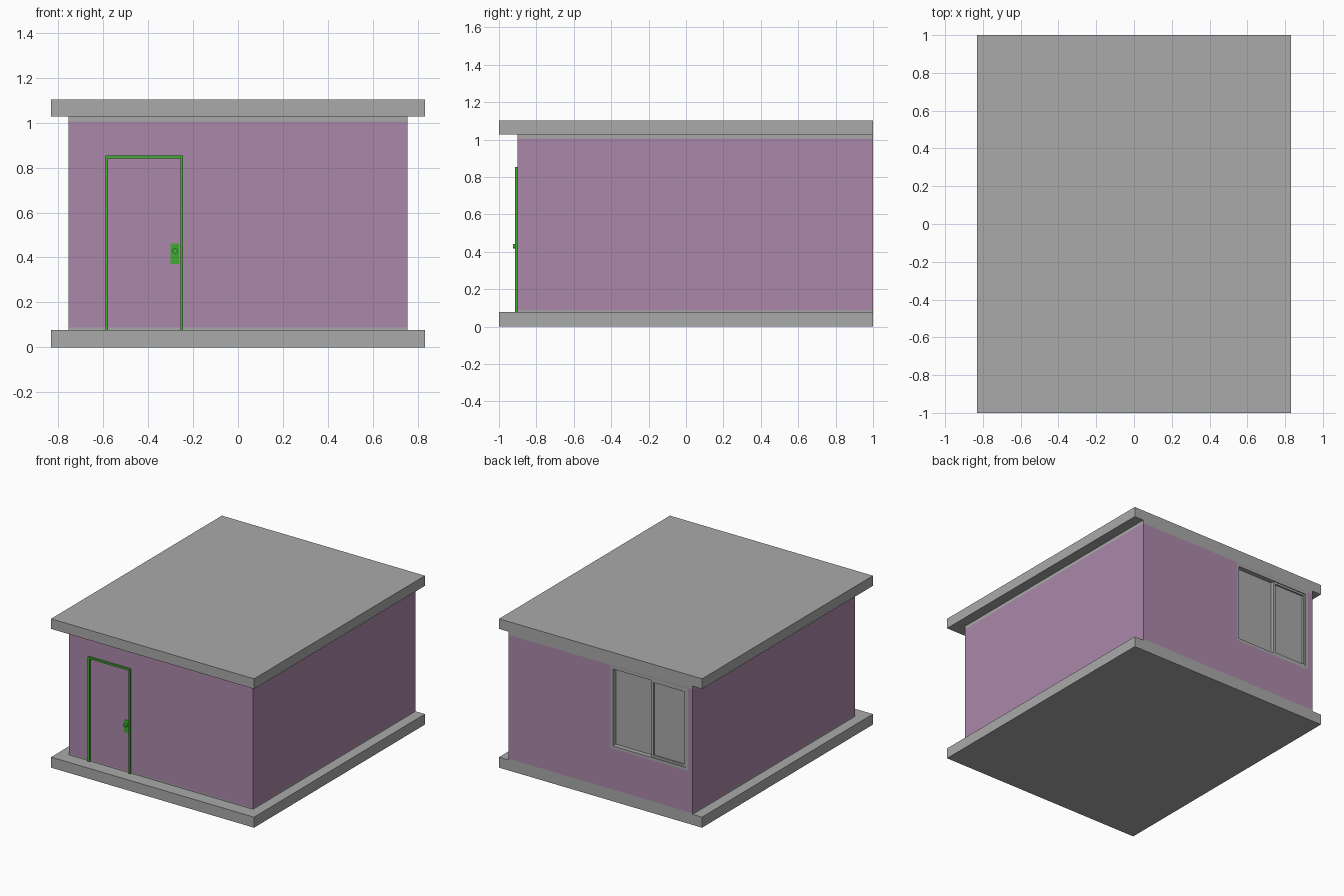
import bpy
import math

cube = bpy.data.objects.get("Cube")
if cube:
    bpy.data.objects.remove(cube, do_unlink=True)


def material(name, rgb):
    mat = bpy.data.materials.new(name)
    mat.use_nodes = True
    mat.diffuse_color = (*rgb, 1)
    mat.node_tree.nodes["Principled BSDF"].inputs["Base Color"].default_value = (*rgb, 1)
    return mat


grey = material("concrete grey", (0.4, 0.4, 0.4))
mauve = material("mauve", (0.41, 0.25, 0.4))
green = material("door green", (0.05, 0.41, 0.03))


def box(name, x, y, z, mat):
    """Box given by its (low, high) range on each axis."""
    ranges = (x, y, z)
    bpy.ops.mesh.primitive_cube_add(size=1, location=[(a + b) / 2 for a, b in ranges])
    obj = bpy.context.object
    obj.name = name
    obj.scale = [b - a for a, b in ranges]
    bpy.ops.object.transform_apply(location=False, rotation=False, scale=True)
    obj.data.materials.append(mat)
    return obj


def border(name, x, y, z, width, mat, sill=True):
    """Rectangular frame facing along y, with or without its bottom bar."""
    (x0, x1), (z0, z1) = x, z
    box(name + "_side_a", (x0, x0 + width), y, z, mat)
    box(name + "_side_b", (x1 - width, x1), y, z, mat)
    inner = (x0 + width, x1 - width)
    box(name + "_top", inner, y, (z1 - width, z1), mat)
    if sill:
        box(name + "_bottom", inner, y, (z0, z0 + width), mat)


# Floor and roof slabs, with the thin courses between them and the walls
SLAB_X, WALL_X = (-0.832, 0.832), (-0.755, 0.755)
SLAB_Y, WALL_Y = (-1, 1), (-0.902, 1)
box("floor_slab", SLAB_X, SLAB_Y, (0, 0.078), grey)
box("roof_slab", SLAB_X, SLAB_Y, (1.028, 1.103), grey)
box("floor_course", WALL_X, WALL_Y, (0.078, 0.087), grey)
box("ceiling_course", WALL_X, WALL_Y, (1.005, 1.028), grey)

# Walls with a window opening in the back
walls = box("walls", WALL_X, WALL_Y, (0.087, 1.005), mauve)
WIN_X, WIN_Z = (-0.715, -0.08), (0.39, 1.0)
cutter = box("window_cutter", WIN_X, (0.94, 1.1), WIN_Z, mauve)
cutter.hide_render = True
cutter.hide_set(True)
cut = walls.modifiers.new("window_opening", "BOOLEAN")
cut.object = cutter
cut.solver = "EXACT"

# Sliding window: outer frame, deep sash and near sash
border("window_frame", WIN_X, (0.94, 1), WIN_Z, 0.02, grey)
MID = -0.415
box("deep_pane", (MID - 0.02, -0.1), (0.94, 0.965), (0.41, 0.98), grey)
box("near_pane", (-0.695, MID), (0.965, 0.982), (0.41, 0.98), grey)
border("near_sash", (-0.695, MID), (0.982, 0.994), (0.41, 0.98), 0.015, grey)

# Door surround
border("door_frame", (-0.591, -0.244), (-0.915, -0.902), (0.078, 0.853), 0.013, green, sill=False)

# Door handle plate and knob
box("handle_plate", (-0.3, -0.262), (-0.905, -0.902), (0.37, 0.463), green)
bpy.ops.mesh.primitive_cylinder_add(vertices=24, radius=0.012, depth=0.022,
                                    location=(-0.281, -0.915, 0.429),
                                    rotation=(math.pi / 2, 0, 0))
knob = bpy.context.object
knob.name = "door_knob"
knob.data.materials.append(green)
bpy.ops.object.shade_smooth_by_angle()
